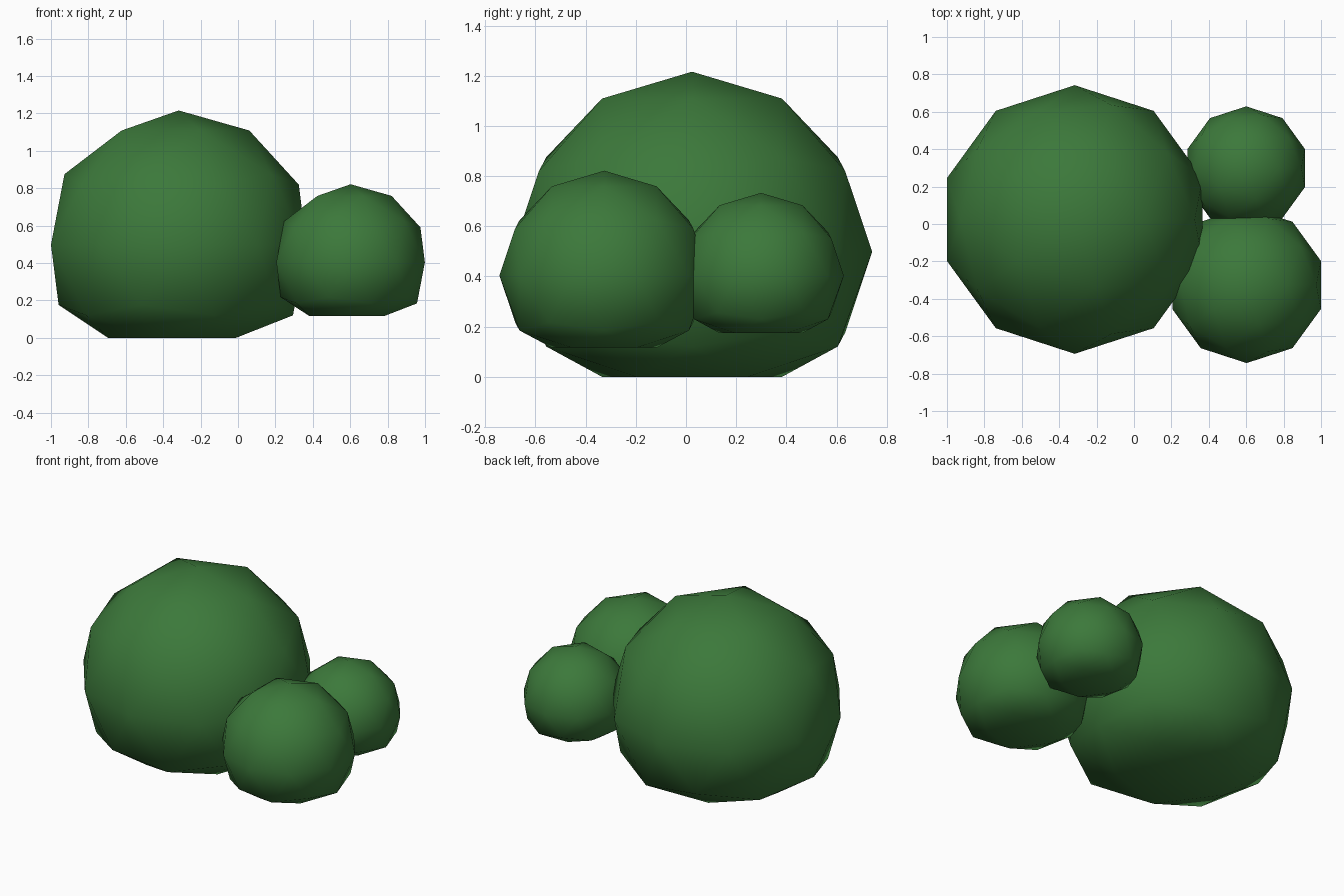
import bpy, bmesh

if "Cube" in bpy.data.objects:
    bpy.data.objects.remove(bpy.data.objects["Cube"])

leaf = bpy.data.materials.new("leaf green")
leaf.diffuse_color = (0.045, 0.19, 0.043, 1.0)
leaf.use_nodes = True
leaf.node_tree.nodes["Principled BSDF"].inputs["Base Color"].default_value = leaf.diffuse_color


def clump(name, centre, radius, base):
    """Low-poly ball with its underside vertices pressed flat at height base."""
    bm = bmesh.new()
    bmesh.ops.create_icosphere(bm, subdivisions=2, radius=radius)
    for v in bm.verts:
        v.co.z = max(v.co.z, base - centre[2])
    for f in bm.faces:
        f.smooth = True
    mesh = bpy.data.meshes.new(name)
    bm.to_mesh(mesh)
    bm.free()
    mesh.materials.append(leaf)
    obj = bpy.data.objects.new(name, mesh)
    obj.location = centre
    bpy.context.collection.objects.link(obj)
    return obj


# One large bush with two smaller ones nestled against its right side
clump("large_bush", (-0.317, 0.024, 0.498), 0.718, 0.0)
clump("medium_bush", (0.602, -0.326, 0.404), 0.4175, 0.116)
clump("small_bush", (0.60, 0.299, 0.403), 0.33, 0.174)
